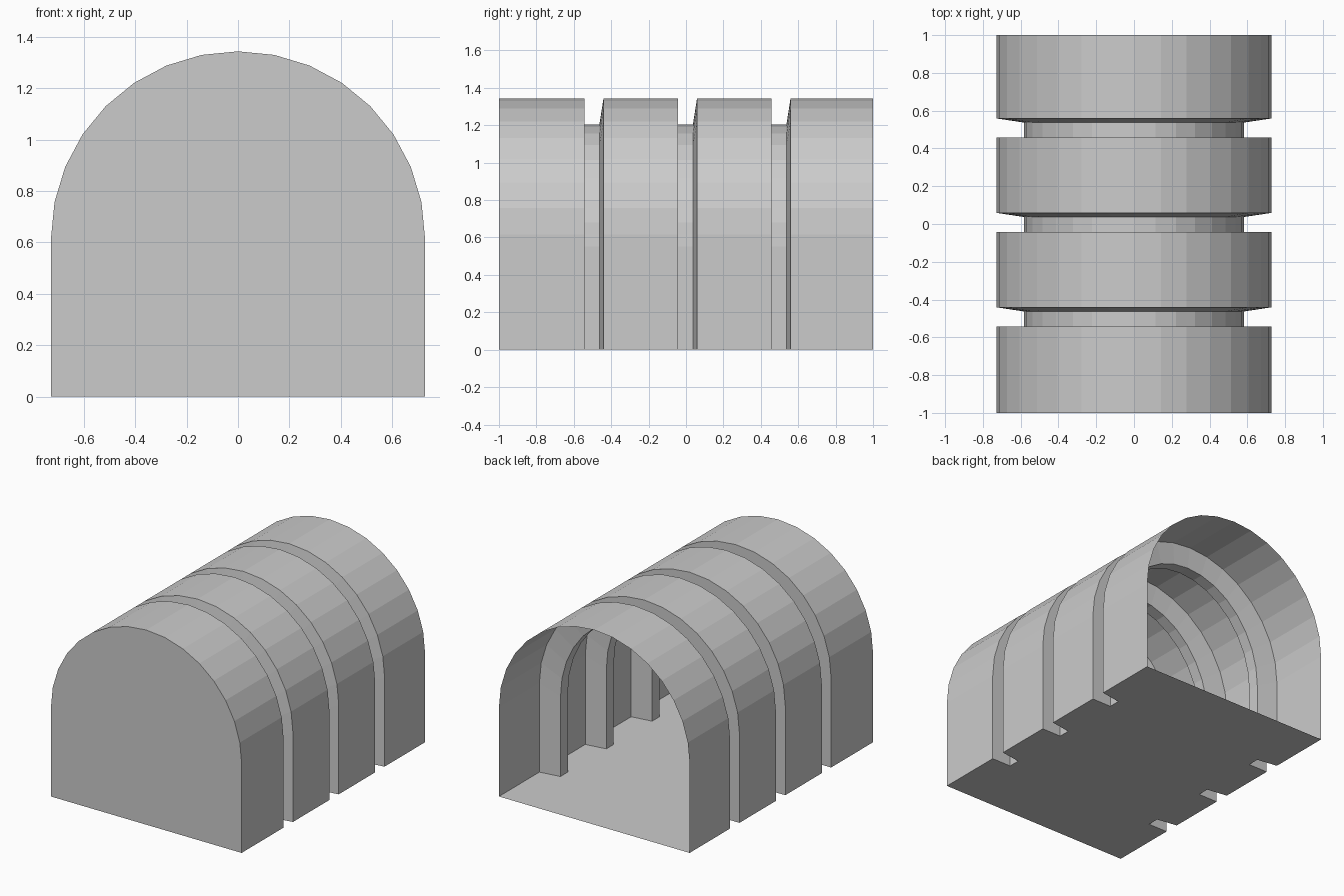
import bpy
import bmesh
from math import cos, sin, pi

cube = bpy.data.objects.get("Cube")
if cube:
    bpy.data.objects.remove(cube, do_unlink=True)

# Plain grey material
grey = bpy.data.materials.new("plain_grey")
grey.use_nodes = True
colour = (0.6, 0.6, 0.6, 1)
grey.diffuse_color = colour
grey.node_tree.nodes["Principled BSDF"].inputs["Base Color"].default_value = colour

RADIUS, SPRING, SEGMENTS = 0.728, 0.616, 16
OUTER, INNER = (1, 1), (0.8, 0.896)

# Arch outline: bottom corner, half circle, opposite bottom corner
arch = [(RADIUS, 0)]
arch += [(RADIUS * cos(pi * i / SEGMENTS), SPRING + RADIUS * sin(pi * i / SEGMENTS))
         for i in range(SEGMENTS + 1)]
arch.append((-RADIUS, 0))

# Stations along the tunnel: each groove has a square front and a sloped back
stations = [(-1, OUTER)]
for y in (-0.5, 0, 0.5):
    stations += [(y - 0.043, OUTER), (y - 0.043, INNER),
                 (y + 0.037, INNER), (y + 0.059, OUTER)]
stations.append((1, OUTER))

bm = bmesh.new()
rings = [[bm.verts.new((x * sx, y, z * sz)) for x, z in arch]
         for y, (sx, sz) in stations]

# Grooved vault walls
for a, b in zip(rings, rings[1:]):
    for i in range(len(arch) - 1):
        bm.faces.new((a[i], b[i], b[i + 1], a[i + 1]))
    # Floor strip, narrowed by the grooves
    if b[0].co.y > a[0].co.y:
        bm.faces.new((a[0], a[-1], b[-1], b[0]))

# Closed front wall; the back stays open
bm.faces.new(rings[0])
bm.normal_update()

# Turn every face to point out of the tunnel
for face in bm.faces:
    c, n = face.calc_center_median(), face.normal
    if abs(n.y) > 0.9:
        # Front wall and square groove sides that face the back
        wrong = n.y > 0 if c.y < -0.99 else False
        if c.y > -0.99:
            square = max(v.co.y for v in face.verts) - min(v.co.y for v in face.verts) < 0.001
            wrong = n.y < 0 if square else n.y > 0
    else:
        wrong = n.x * c.x + n.z * (c.z - SPRING) < 0
    if wrong:
        face.normal_flip()

mesh = bpy.data.meshes.new("tunnel_shell")
bm.to_mesh(mesh)
bm.free()
mesh.materials.append(grey)
shell = bpy.data.objects.new("tunnel_shell", mesh)
bpy.context.collection.objects.link(shell)
